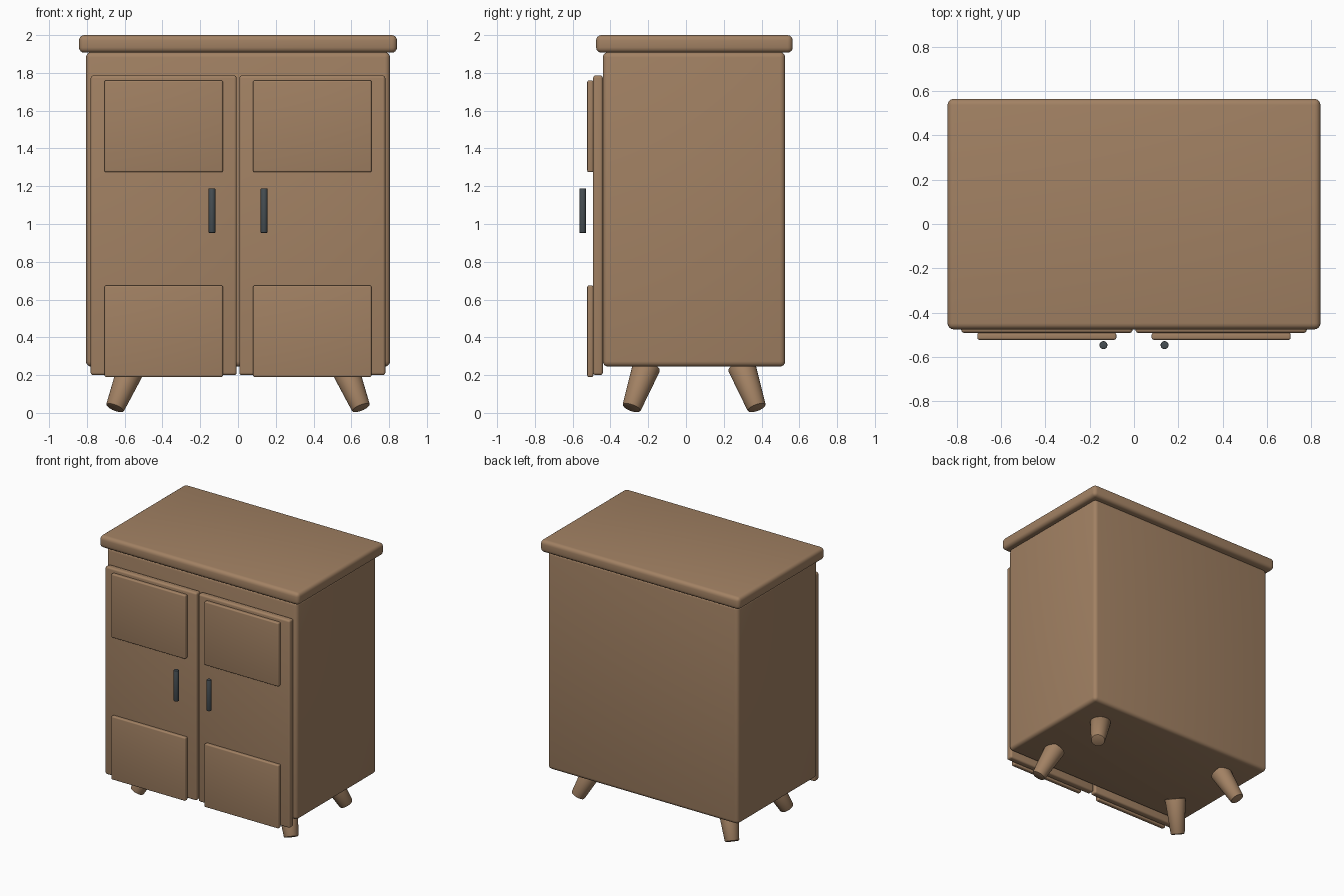
import bpy
import math
from mathutils import Vector

default_cube = bpy.data.objects.get("Cube")
if default_cube:
    bpy.data.objects.remove(default_cube, do_unlink=True)


def make_material(name, color):
    mat = bpy.data.materials.new(name)
    mat.use_nodes = True
    mat.diffuse_color = color
    mat.node_tree.nodes["Principled BSDF"].inputs["Base Color"].default_value = color
    return mat


wood = make_material("warm_wood", (0.36, 0.22, 0.125, 1))
metal = make_material("dark_metal", (0.06, 0.075, 0.085, 1))


def finish(obj, name, mat, bevel, segments=4):
    """Name, colour, round off and smooth a part."""
    obj.name = name
    obj.data.materials.append(mat)
    mod = obj.modifiers.new("rounded_edges", "BEVEL")
    mod.width = bevel
    mod.segments = segments
    mod.limit_method = "ANGLE"
    mod.angle_limit = math.radians(40)
    bpy.ops.object.modifier_apply(modifier=mod.name)
    bpy.ops.object.shade_smooth_by_angle(angle=math.radians(35))
    return obj


def box(name, low, high, bevel):
    low, high = Vector(low), Vector(high)
    bpy.ops.mesh.primitive_cube_add(size=1, location=(low + high) / 2)
    obj = bpy.context.object
    obj.scale = high - low
    bpy.ops.object.transform_apply(location=False, rotation=False, scale=True)
    return finish(obj, name, wood, bevel)


def rod(name, bottom, top, r_bottom, r_top, mat, bevel):
    bottom, top = Vector(bottom), Vector(top)
    axis = top - bottom
    bpy.ops.mesh.primitive_cone_add(vertices=32, radius1=r_bottom, radius2=r_top,
                                    depth=axis.length, location=(bottom + top) / 2)
    obj = bpy.context.object
    obj.rotation_euler = axis.to_track_quat("Z", "Y").to_euler()
    return finish(obj, name, mat, bevel, 2)


# Cabinet carcass and overhanging top
box("cabinet_body", (-0.805, -0.44, 0.245), (0.805, 0.525, 1.91), 0.028)
box("cabinet_top", (-0.842, -0.476, 1.907), (0.842, 0.565, 2.0), 0.028)

body_center_y = 0.043
for side, s in (("left", 1), ("right", -1)):
    # Door with two raised panels
    def front_box(name, x, y, z, bevel):
        xs = sorted((s * x[0], s * x[1]))
        box(f"{side}_{name}", (xs[0], y[0], z[0]), (xs[1], y[1], z[1]), bevel)

    front_box("door", (0.007, 0.78), (-0.492, -0.44), (0.2, 1.786), 0.014)
    front_box("upper_panel", (0.08, 0.707), (-0.523, -0.491), (1.274, 1.76), 0.009)
    front_box("lower_panel", (0.08, 0.707), (-0.523, -0.491), (0.19, 0.674), 0.009)

    # Upright bar handle
    rod(f"{side}_handle", (s * 0.138, -0.547, 0.953), (s * 0.138, -0.547, 1.188),
        0.018, 0.018, metal, 0.003)

    # Splayed tapered legs
    for end, e in (("front", -1), ("back", 1)):
        rod(f"{end}_{side}_leg",
            (s * 0.652, body_center_y + e * 0.332, 0.025),
            (s * 0.56, body_center_y + e * 0.25, 0.25),
            0.05, 0.075, wood, 0.008)
